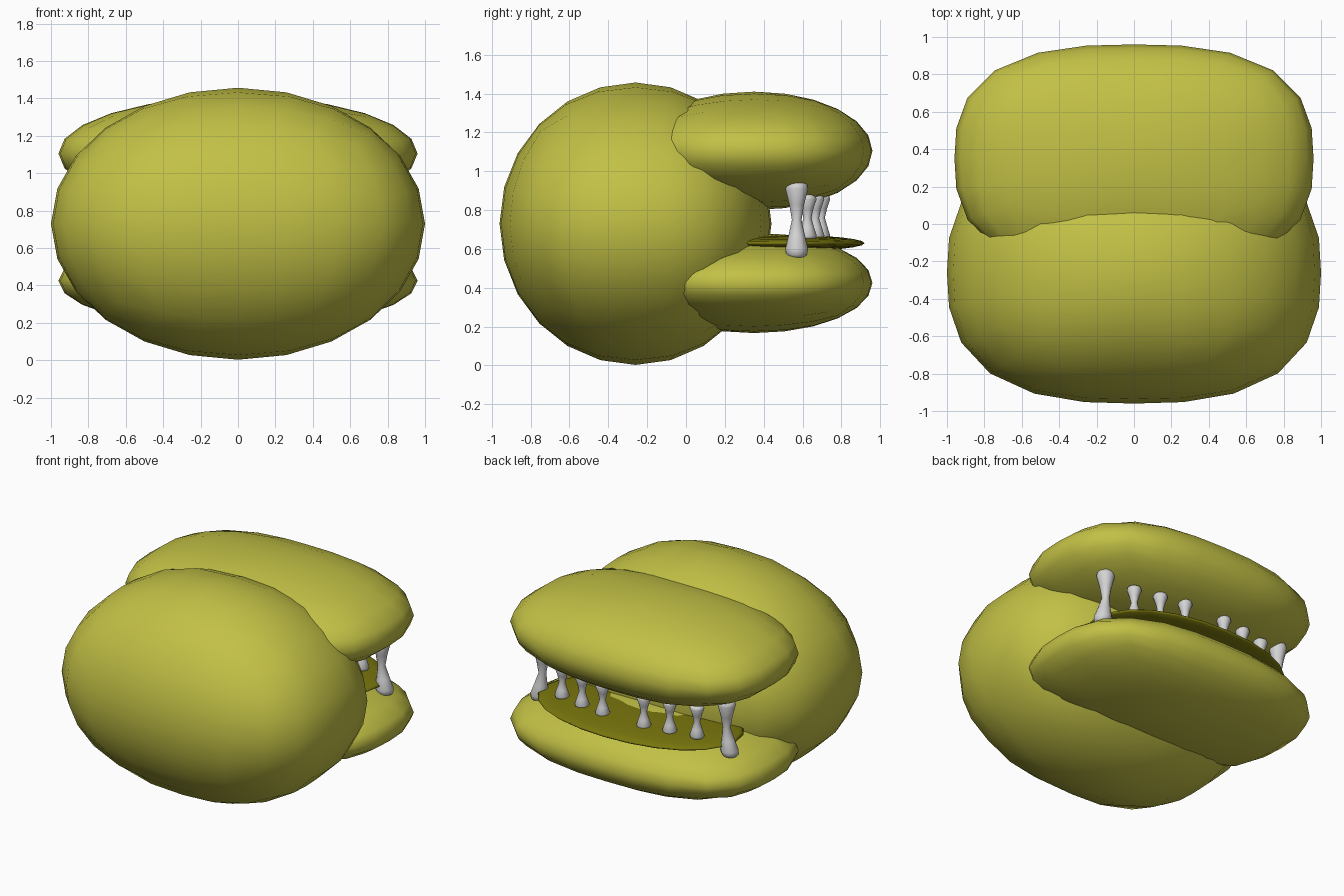
import bpy, bmesh, math
from mathutils import Vector

if "Cube" in bpy.data.objects:
    bpy.data.objects.remove(bpy.data.objects["Cube"])


def material(name, rgb):
    m = bpy.data.materials.new(name)
    m.diffuse_color = (*rgb, 1)
    m.use_nodes = True
    m.node_tree.nodes["Principled BSDF"].inputs["Base Color"].default_value = m.diffuse_color
    return m


OLIVE = material("olive skin", (0.54, 0.53, 0.06))
DARK = material("dark olive tongue", (0.19, 0.18, 0.004))
IVORY = material("pale grey teeth", (0.65, 0.65, 0.65))


def finish(bm, name, mat):
    bmesh.ops.recalc_face_normals(bm, faces=bm.faces)
    me = bpy.data.meshes.new(name)
    bm.to_mesh(me)
    bm.free()
    me.materials.append(mat)
    me.shade_smooth()
    ob = bpy.data.objects.new(name, me)
    bpy.context.collection.objects.link(ob)
    return ob


def pillow(name, centre, half, power, mat, cuts=5):
    """Rounded cube: elliptical from the side, boxier from the top."""
    bm = bmesh.new()
    bmesh.ops.create_cube(bm, size=2)
    bmesh.ops.subdivide_edges(bm, edges=bm.edges[:], cuts=cuts, use_grid_fill=True)
    for v in bm.verts:
        d = Vector([math.tan(c * math.pi / 4) for c in v.co]).normalized()
        p = (abs(d.x) ** power + abs(d.y) ** power) ** (1 / power)
        k = math.hypot(d.x, d.y) / p if p > 1e-6 else 1
        v.co = [c + s * h for c, s, h in zip(centre, (d.x * k, d.y * k, d.z), half)]
    return finish(bm, name, mat)


def tooth(name, x, y, z, half, radius, lean):
    """Hourglass peg; the lower end leans outwards."""
    profile = [(-1, 0.45), (-0.9, 0.85), (-0.75, 0.95), (-0.4, 0.68), (0, 0.4),
               (0.4, 0.62), (0.8, 0.95), (0.93, 0.85), (1, 0.45)]
    bm = bmesh.new()
    n, rings = 12, []
    for t, r in profile:
        cx = x + math.copysign(lean, x) * max(0, -t)
        rings.append([bm.verts.new((cx + radius * r * math.cos(2 * math.pi * i / n),
                                    y + radius * r * math.sin(2 * math.pi * i / n),
                                    z + t * half)) for i in range(n)])
    for a, b in zip(rings, rings[1:]):
        for i in range(n):
            bm.faces.new((a[i], a[(i + 1) % n], b[(i + 1) % n], b[i]))
    bm.faces.new(rings[0][::-1])
    bm.faces.new(rings[-1])
    return finish(bm, name, IVORY)


# Head mass, two jaws and the flat tongue
pillow("head", (0, -0.26, 0.73), (1.0, 0.70, 0.727), 2.65, OLIVE)
pillow("upper_jaw", (0, 0.35, 1.105), (0.96, 0.61, 0.305), 2.7, OLIVE)
pillow("lower_jaw", (0, 0.35, 0.425), (0.96, 0.61, 0.258), 2.7, OLIVE)
pillow("tongue", (0, 0.50, 0.63), (0.74, 0.42, 0.042), 2.1, DARK)

# Teeth: one large corner tooth and three small ones per side
for side, label in ((1, "right"), (-1, "left")):
    tooth(f"corner_tooth_{label}", side * 0.714, 0.57, 0.75, 0.20, 0.062, 0.03)
    for i, (x, y) in enumerate(((0.523, 0.625), (0.34, 0.665), (0.16, 0.695))):
        tooth(f"small_tooth_{label}_{i + 1}", side * x, y, 0.76, 0.12, 0.05, 0)
